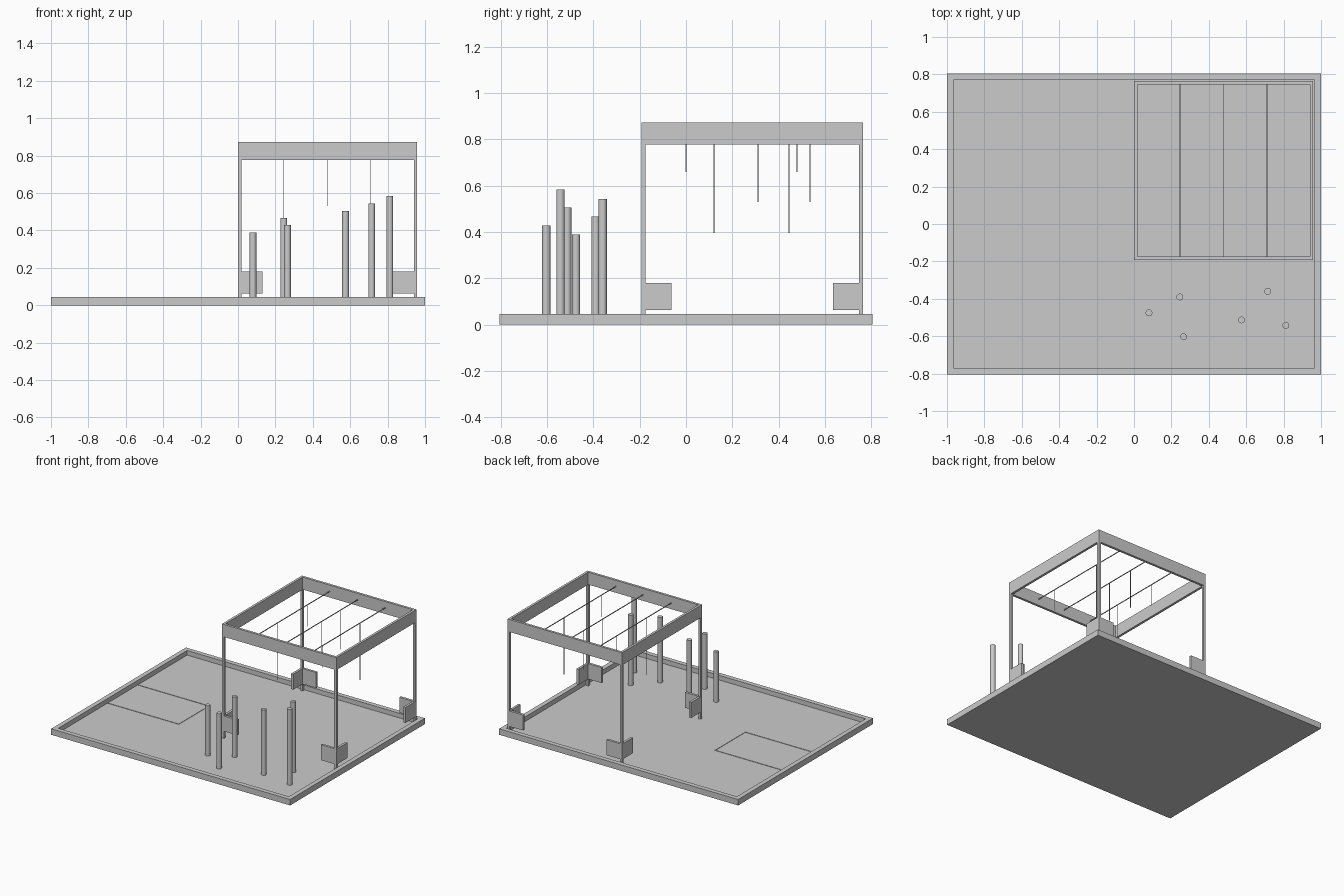
import bpy, math

if "Cube" in bpy.data.objects:
    bpy.data.objects.remove(bpy.data.objects["Cube"])

FLOOR = 0.01


def box(name, x0, x1, y0, y1, z0, z1):
    v = [(x, y, z) for z in (z0, z1) for x, y in ((x0, y0), (x1, y0), (x1, y1), (x0, y1))]
    f = [(3, 2, 1, 0), (4, 5, 6, 7), (0, 1, 5, 4), (1, 2, 6, 5), (2, 3, 7, 6), (3, 0, 4, 7)]
    me = bpy.data.meshes.new(name)
    me.from_pydata(v, [], f)
    ob = bpy.data.objects.new(name, me)
    bpy.context.collection.objects.link(ob)
    return ob


def ring(name, x0, x1, y0, y1, z0, z1, t):
    """Rectangular frame with wall thickness t, closed on all sides."""
    v = []
    for z in (z0, z1):
        for i in (0, t):
            v += [(x0 + i, y0 + i, z), (x1 - i, y0 + i, z), (x1 - i, y1 - i, z), (x0 + i, y1 - i, z)]
    f = []
    for a in range(4):
        b = (a + 1) % 4
        f += [(a, b, b + 8, a + 8), (b + 4, a + 4, a + 12, b + 12),
              (a + 8, b + 8, b + 12, a + 12), (b, a, a + 4, b + 4)]
    me = bpy.data.meshes.new(name)
    me.from_pydata(v, [], f)
    ob = bpy.data.objects.new(name, me)
    bpy.context.collection.objects.link(ob)
    return ob


def rod(name, x, y, z0, z1, r, sides):
    bpy.ops.mesh.primitive_cylinder_add(vertices=sides, radius=r, depth=z1 - z0,
                                        location=(x, y, (z0 + z1) / 2))
    ob = bpy.context.object
    ob.name = name
    bpy.ops.object.shade_smooth_by_angle(angle=math.radians(40))
    return ob


# Tray: floor slab and raised rim
box("floor", -0.965, 0.965, -0.77, 0.77, 0, FLOOR)
ring("rim", -1, 1, -0.805, 0.805, 0, 0.045, 0.035)

# Marked-out area on the floor, open towards the left rim
L = FLOOR + 0.003
for s in (-1, 1):
    box("marking_side", -0.965, -0.367, s * 0.18 - 0.003, s * 0.18 + 0.003, FLOOR, L)
box("marking_end", -0.373, -0.367, -0.18, 0.18, FLOOR, L)

# Standing pillars: x, y, top height
for x, y, top in ((0.08, -0.475, 0.39), (0.245, -0.39, 0.467), (0.265, -0.603, 0.428),
                  (0.575, -0.513, 0.505), (0.715, -0.36, 0.543), (0.812, -0.542, 0.583)):
    rod("pillar", x, y, FLOOR, top, 0.018, 32)

# Gantry: top band, corner posts and angled foot plates
X0, X1, Y0, Y1, T = 0.0, 0.958, -0.192, 0.765, 0.018
ring("top_band", X0, X1, Y0, Y1, 0.778, 0.872, T)
for cx, sx in ((X0, 1), (X1, -1)):
    for cy, sy in ((Y0, 1), (Y1, -1)):
        def corner(name, a, b, c, d, z0, z1):
            xs, ys = sorted((cx + sx * a, cx + sx * b)), sorted((cy + sy * c, cy + sy * d))
            return box(name, *xs, *ys, z0, z1)
        corner("post", 0, T, 0, T, FLOOR, 0.778)
        corner("foot_plate_x", 0, 0.13, 0, T, 0.063, 0.18)
        corner("foot_plate_y", 0, T, T, 0.13, 0.063, 0.18)

# Crossbars, each carrying hanging wires: (y, lower end)
BAR_Z = 0.825
for x, wires in ((0.245, ((0.12, 0.395), (0.48, 0.66))),
                 (0.48, ((0.31, 0.53), (0.535, 0.53))),
                 (0.71, ((0.0, 0.66), (0.445, 0.395)))):
    box("crossbar", x - 0.0025, x + 0.0025, Y0 + T, Y1 - T, BAR_Z - 0.0025, BAR_Z + 0.0025)
    for y, low in wires:
        rod("hanging_wire", x, y, low, BAR_Z, 0.0022, 8)
